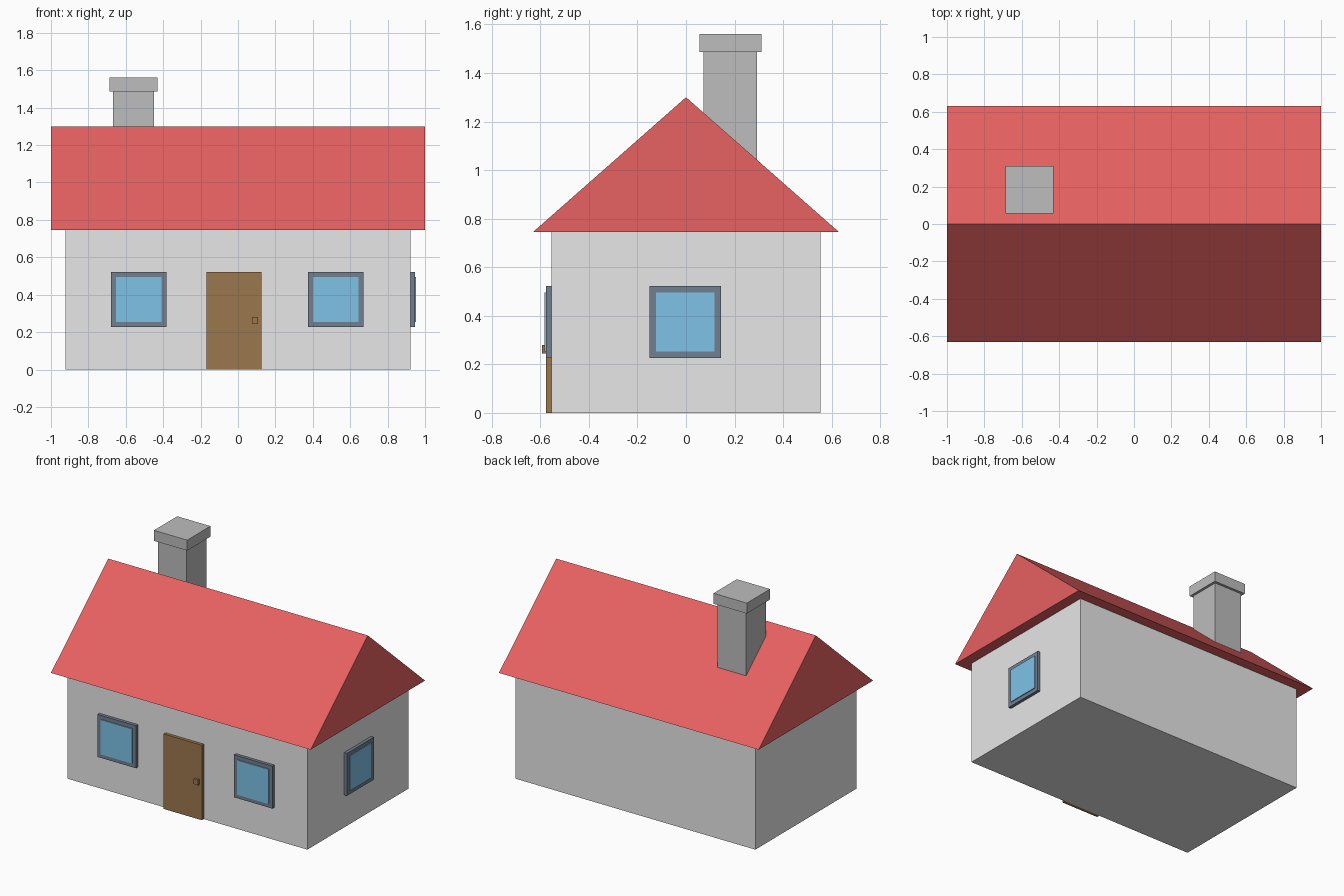
import bpy
import bmesh

default = bpy.data.objects.get("Cube")
if default:
    bpy.data.objects.remove(default, do_unlink=True)


def material(name, r, g, b):
    m = bpy.data.materials.new(name)
    m.use_nodes = True
    m.diffuse_color = (r, g, b, 1)
    m.node_tree.nodes["Principled BSDF"].inputs["Base Color"].default_value = (r, g, b, 1)
    return m


plaster = material("plaster", 0.8, 0.8, 0.8)
tile = material("red_tile", 0.8, 0.12, 0.12)
stone = material("chimney_stone", 0.51, 0.51, 0.51)
wood = material("brown_wood", 0.33, 0.185, 0.075)
slate = material("slate_frame", 0.17, 0.215, 0.28)
pane = material("blue_glass", 0.21, 0.545, 0.8)


def finish(name, bm, mat):
    bmesh.ops.recalc_face_normals(bm, faces=bm.faces[:])
    mesh = bpy.data.meshes.new(name)
    bm.to_mesh(mesh)
    bm.free()
    mesh.materials.append(mat)
    obj = bpy.data.objects.new(name, mesh)
    bpy.context.collection.objects.link(obj)
    return obj


def box(name, mat, xs, ys, zs):
    """Box given by its extent on each axis."""
    bm = bmesh.new()
    bmesh.ops.create_cube(bm, size=1)
    for v in bm.verts:
        for i, (lo, hi) in enumerate((xs, ys, zs)):
            v.co[i] = hi if v.co[i] > 0 else lo
    return finish(name, bm, mat)


def around(centre, half):
    return (centre - half, centre + half)


WALL_X, WALL_Y, EAVES = 0.923, 0.555, 0.745
FRAME_OUT, GLASS_OUT = 0.022, 0.028

# House body
box("walls", plaster, around(0, WALL_X), around(0, WALL_Y), (0, EAVES))

# Gabled roof: triangle swept along x
bm = bmesh.new()
triangle = [bm.verts.new((-1, y, z)) for y, z in ((-0.63, EAVES), (0.63, EAVES), (0, 1.3))]
gable = bm.faces.new(triangle)
sweep = bmesh.ops.extrude_face_region(bm, geom=[gable], use_keep_orig=True)
for v in sweep["geom"]:
    if isinstance(v, bmesh.types.BMVert):
        v.co.x = 1
finish("roof", bm, tile)

# Chimney with a wider cap
box("chimney_stack", stone, around(-0.558, 0.11), around(0.183, 0.11), (0.85, 1.487))
box("chimney_cap", stone, around(-0.558, 0.128), around(0.183, 0.128), (1.487, 1.56))

# Windows: a frame slab with a slightly raised pane
for part, mat, half, out in (("frame", slate, 0.148, FRAME_OUT),
                             ("glass", pane, 0.121, GLASS_OUT)):
    height = around(0.374, half)
    for side, x in (("right", -0.53), ("left", 0.522)):
        box(f"front_{side}_window_{part}", mat, around(x, half),
            (-WALL_Y - out, -WALL_Y + 0.01), height)
    box(f"side_window_{part}", mat, (WALL_X - 0.01, WALL_X + out),
        around(-0.003, half), height)

# Door and handle
box("door", wood, around(-0.022, 0.147), (-WALL_Y - FRAME_OUT, -WALL_Y + 0.01), (0, 0.522))
box("door_handle", wood, around(0.091, 0.017), (-0.593, -0.57), around(0.262, 0.018))
